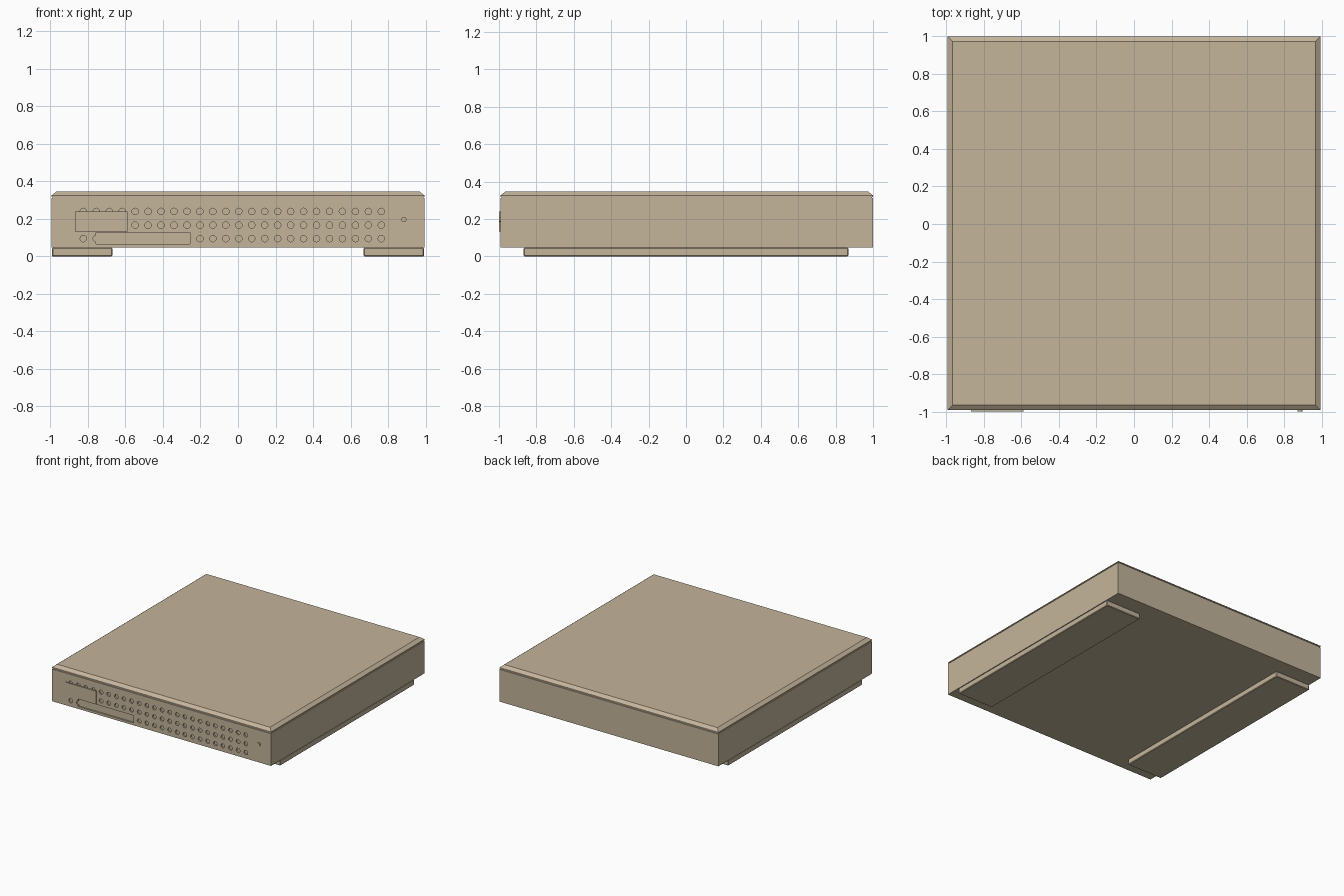
import bpy, bmesh, math
from mathutils import Matrix

if "Cube" in bpy.data.objects:
    bpy.data.objects.remove(bpy.data.objects["Cube"])

beige = bpy.data.materials.new("beige plastic")
beige.diffuse_color = (0.55, 0.46, 0.33, 1)
beige.use_nodes = True
beige.node_tree.nodes["Principled BSDF"].inputs["Base Color"].default_value = beige.diffuse_color

FRONT, BACK, HALF = -0.992, 1.0, 0.994


def finish(name, bm):
    bmesh.ops.recalc_face_normals(bm, faces=bm.faces)
    mesh = bpy.data.meshes.new(name)
    bm.to_mesh(mesh)
    bm.free()
    mesh.materials.append(beige)
    ob = bpy.data.objects.new(name, mesh)
    bpy.context.collection.objects.link(ob)
    return ob


def box(name, x0, x1, y0, y1, z0, z1):
    bm = bmesh.new()
    m = Matrix.Translation(((x0 + x1) / 2, (y0 + y1) / 2, (z0 + z1) / 2))
    m = m @ Matrix.Diagonal((x1 - x0, y1 - y0, z1 - z0, 1))
    bmesh.ops.create_cube(bm, size=1, matrix=m)
    return finish(name, bm)


def add_rod(bm, x, y, z, r, depth, sides):
    m = Matrix.Translation((x, y, z)) @ Matrix.Rotation(math.pi / 2, 4, 'X')
    bmesh.ops.create_cone(bm, cap_ends=True, segments=sides, radius1=r,
                          radius2=r, depth=depth, matrix=m)


def cut(target, cutter):
    cutter.hide_render = True
    mod = target.modifiers.new("cut", 'BOOLEAN')
    mod.operation = 'DIFFERENCE'
    mod.solver = 'EXACT'
    mod.object = cutter
    bpy.context.view_layer.objects.active = target
    bpy.ops.object.modifier_apply(modifier=mod.name)
    bpy.data.objects.remove(cutter)


# Case: stacked rectangular rings (inset, z) with a lid groove and sloped top edge
rings = [(0, 0.047), (0, 0.311), (0.005, 0.312), (0.005, 0.317),
         (0, 0.318), (0, 0.326), (0.027, 0.347)]
bm = bmesh.new()
loops = []
for i, z in rings:
    a, f, b = HALF - i, FRONT + i, BACK - i
    loops.append([bm.verts.new(p) for p in
                  ((-a, f, z), (a, f, z), (a, b, z), (-a, b, z))])
for lo, hi in zip(loops, loops[1:]):
    for k in range(4):
        n = (k + 1) % 4
        bm.faces.new((lo[k], lo[n], hi[n], hi[k]))
bm.faces.new(loops[0][::-1])
bm.faces.new(loops[-1])
case = finish("case", bm)

# Front vent holes, left out where the label plate and slot sit
bm = bmesh.new()
for row, z in enumerate((0.24, 0.167, 0.095)):
    for i in range(24):
        if (row == 1 and i < 4) or (row == 2 and 2 <= i <= 8):
            continue
        add_rod(bm, -0.825 + i * 0.0691, FRONT, z, 0.0175, 0.024, 12)
cut(case, finish("vent_cutter", bm))

# Shallow front slot
cut(case, box("slot_cutter", -0.757, -0.255, FRONT - 0.02, FRONT + 0.013,
              0.066, 0.127))

# Raised blank plate on the front
box("front_plate", -0.87, -0.59, -1.0, FRONT + 0.001, 0.133, 0.24)

# Power button
bm = bmesh.new()
add_rod(bm, 0.885, FRONT - 0.003, 0.197, 0.014, 0.01, 12)
finish("power_button", bm)

# Two long base runners
for side, x0, x1 in (("left", -0.992, -0.67), ("right", 0.67, 0.992)):
    foot = box(side + "_runner", x0, x1, -0.868, 0.868, 0, 0.047)
    bev = foot.modifiers.new("soft edge", 'BEVEL')
    bev.width = 0.005
    bev.segments = 1
